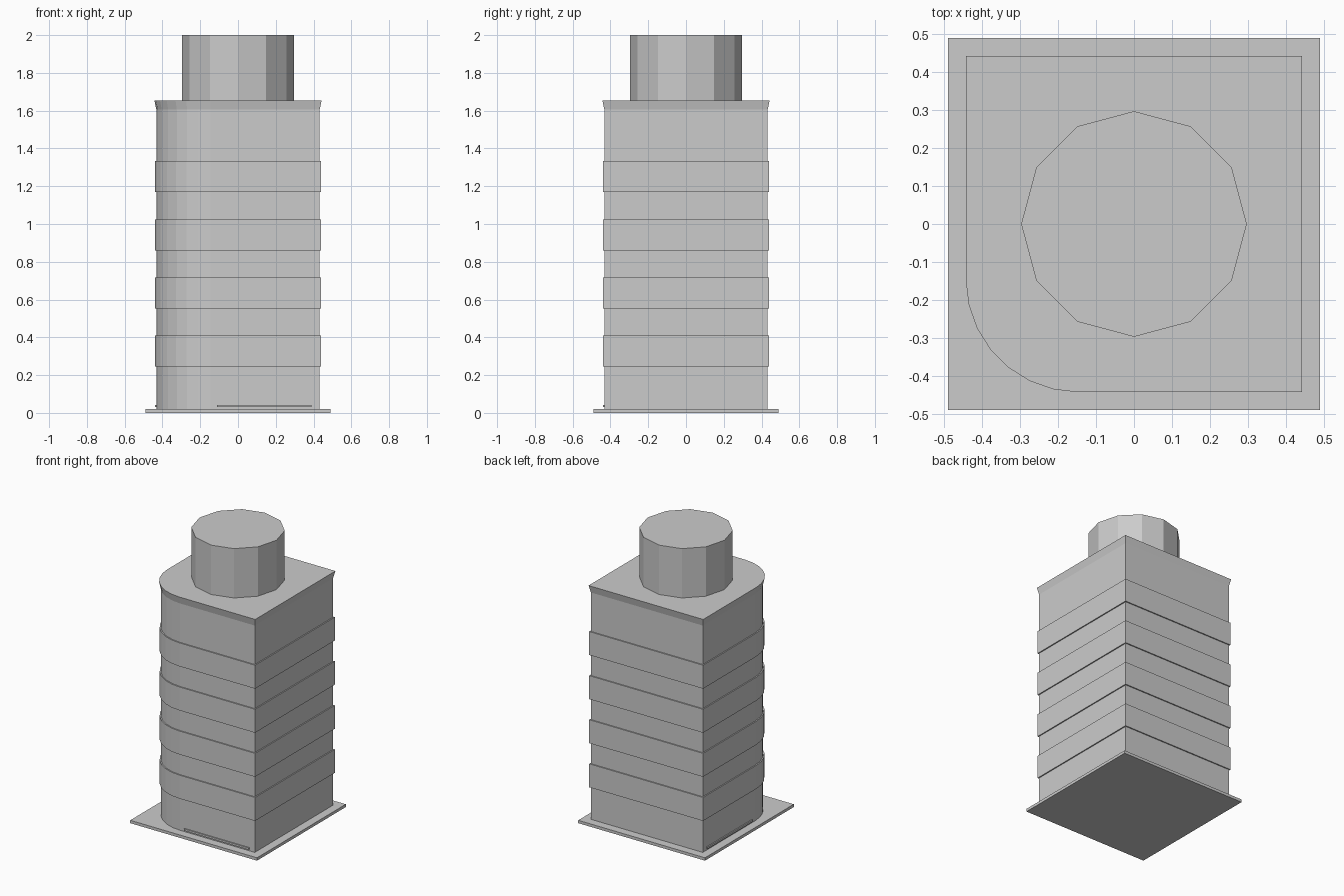
import bpy, bmesh
from math import pi, sin, cos

if "Cube" in bpy.data.objects:
    bpy.data.objects.remove(bpy.data.objects["Cube"])

ARC_C = -0.145   # centre of the rounded front-left corner
ARC_SEGS = 7


def footprint(h):
    """Square outline of half-width h with one rounded corner."""
    r = h + ARC_C
    pts = [(h, -h), (h, h), (-h, h)]
    for i in range(ARC_SEGS + 1):
        a = pi + i * pi / 2 / ARC_SEGS
        pts.append((ARC_C + r * cos(a), ARC_C + r * sin(a)))
    return pts


def ring(h):
    return footprint(h)


def loft(name, sections):
    """Closed solid through (half_width, z) footprint sections."""
    bm = bmesh.new()
    rings = [[bm.verts.new((x, y, z)) for x, y in ring(h)] for h, z in sections]
    n = len(rings[0])
    for lo, hi in zip(rings, rings[1:]):
        for i in range(n):
            j = (i + 1) % n
            bm.faces.new((lo[i], lo[j], hi[j], hi[i]))
    bm.faces.new(rings[0][::-1])
    bm.faces.new(rings[-1])
    bmesh.ops.recalc_face_normals(bm, faces=bm.faces)
    me = bpy.data.meshes.new(name)
    bm.to_mesh(me)
    bm.free()
    ob = bpy.data.objects.new(name, me)
    bpy.context.collection.objects.link(ob)
    return ob


def box(name, lo, hi):
    bpy.ops.mesh.primitive_cube_add(
        size=1, location=[(a + b) / 2 for a, b in zip(lo, hi)])
    ob = bpy.context.object
    ob.name = name
    ob.scale = [b - a for a, b in zip(lo, hi)]
    return ob


# Ground slab
box("base_slab", (-0.49, -0.49, 0), (0.49, 0.49, 0.02))

# Tower body with flared cornice
loft("tower_body", [(0.432, 0.01), (0.432, 1.605), (0.443, 1.655)])

# Four projecting floor bands
for i in range(4):
    z = 0.245 + i * 0.308
    loft(f"floor_band_{i + 1}", [(0.44, z), (0.44, z + 0.164)])

# Low strips at street level on the front and left walls
box("front_strip", (-0.11, -0.44, 0.03), (0.39, -0.425, 0.043))
box("left_strip", (-0.44, -0.11, 0.03), (-0.425, 0.39, 0.043))

# Twelve-sided rooftop drum
bpy.ops.mesh.primitive_cylinder_add(vertices=12, radius=0.297, depth=0.355,
                                    location=(0, 0, 1.8225))
bpy.context.object.name = "roof_drum"
